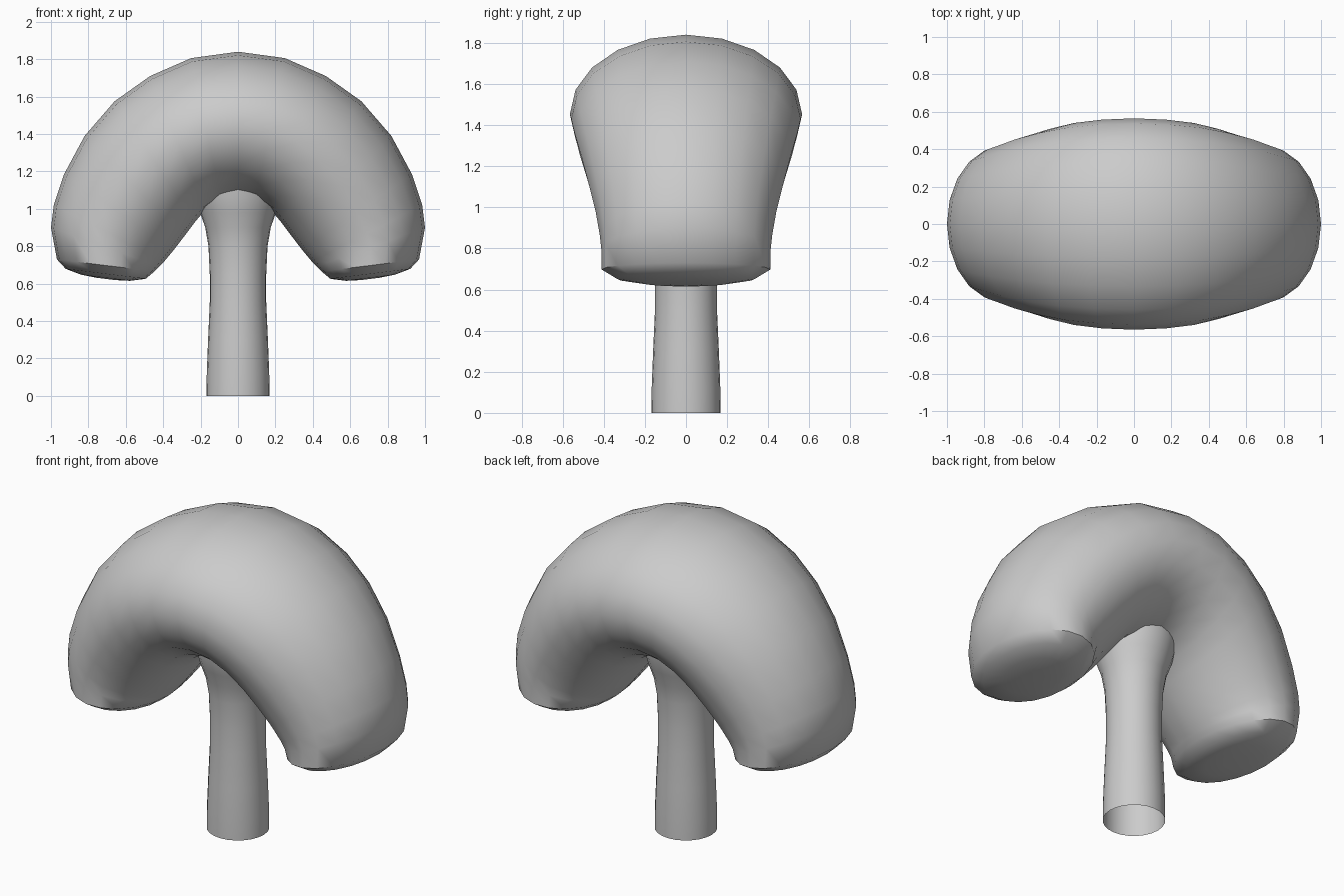
import bpy, bmesh
from math import sin, cos, pi
from mathutils import Vector

if "Cube" in bpy.data.objects:
    bpy.data.objects.remove(bpy.data.objects["Cube"])

SIDES = 20


def finish(name, bm, angle):
    bmesh.ops.recalc_face_normals(bm, faces=bm.faces)
    me = bpy.data.meshes.new(name)
    bm.to_mesh(me)
    bm.free()
    ob = bpy.data.objects.new(name, me)
    bpy.context.collection.objects.link(ob)
    bpy.ops.object.select_all(action='DESELECT')
    ob.select_set(True)
    bpy.context.view_layer.objects.active = ob
    bpy.ops.object.shade_smooth_by_angle(angle=angle)
    return ob


def loft(bm, rings, caps=False):
    loops = [[bm.verts.new(p) for p in r] for r in rings]
    n = len(loops[0])
    for a, b in zip(loops, loops[1:]):
        for i in range(n):
            j = (i + 1) % n
            bm.faces.new((a[i], a[j], b[j], b[i]))
    if caps:
        bm.faces.new(loops[0])
        bm.faces.new(loops[-1])


# Arched cap: outer x, outer z, inner x, inner z, half width
half = [
    (0.00, 1.84, 0.00, 1.065, 0.565),
    (0.25, 1.806, 0.09, 1.05, 0.558),
    (0.47, 1.71, 0.17, 1.00, 0.54),
    (0.66, 1.575, 0.23, 0.93, 0.51),
    (0.82, 1.39, 0.29, 0.85, 0.475),
    (0.93, 1.185, 0.345, 0.778, 0.44),
    (0.985, 1.02, 0.395, 0.718, 0.42),
    (1.00, 0.90, 0.42, 0.692, 0.412),
    (0.968, 0.73, 0.447, 0.665, 0.41),
]


def section(row, scale=1.0, drop=0.0):
    ox, oz, ix, iz, w = row
    outer, inner = Vector((ox, 0, oz)), Vector((ix, 0, iz))
    mid, arm = (outer + inner) / 2, (outer - inner) / 2 * scale
    side = Vector((0, w * scale, 0))
    mid.z -= drop
    return [mid + arm * cos(2 * pi * k / SIDES) + side * sin(2 * pi * k / SIDES)
            for k in range(SIDES)]


right = [section(r) for r in half]
# Slightly domed end
right += [section(half[-1], s, d) for s, d in ((0.82, 0.045), (0.5, 0.066), (0.2, 0.072))]
left = [[Vector((-p.x, p.y, p.z)) for p in r] for r in right[:0:-1]]
bm = bmesh.new()
loft(bm, left + right, caps=True)
finish("arched_cap", bm, 0.7)

# Hollow stem, flaring into the cap
profile = [(0.168, 0), (0.167, 0.12), (0.160, 0.3), (0.151, 0.5), (0.151, 0.65),
           (0.158, 0.8), (0.175, 0.9), (0.203, 0.98), (0.225, 1.06), (0.235, 1.16)]
bm = bmesh.new()
loft(bm, [[(r * cos(2 * pi * k / 24), r * sin(2 * pi * k / 24), z) for k in range(24)]
          for r, z in profile])
finish("stem", bm, 0.7)
